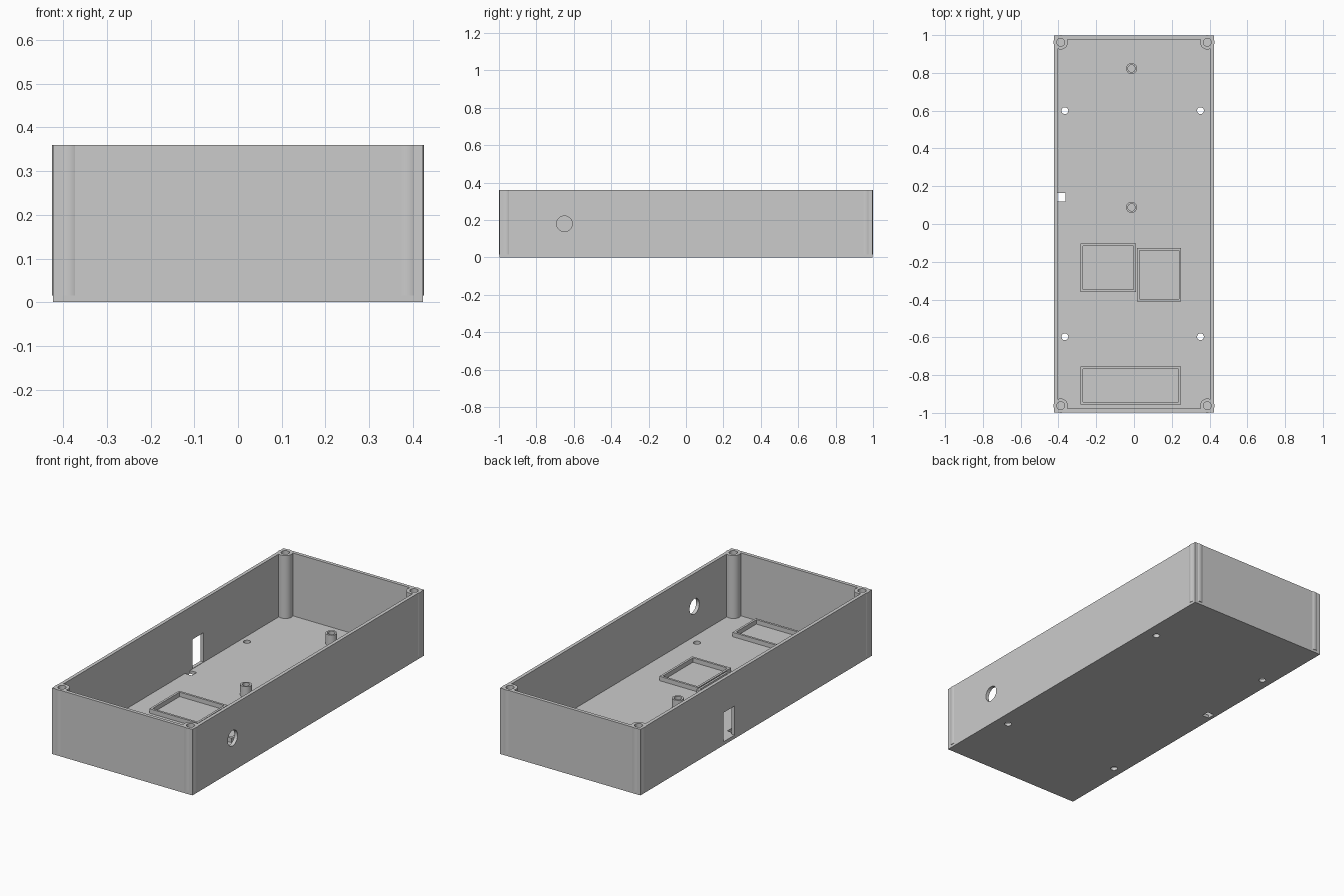
import bpy
import math
from mathutils import Matrix, Vector
import bmesh

cube = bpy.data.objects.get("Cube")
if cube:
    bpy.data.objects.remove(cube, do_unlink=True)

grey = bpy.data.materials.new("light grey plastic")
grey.use_nodes = True
COLOUR = (0.6, 0.6, 0.6, 1)
grey.diffuse_color = COLOUR
grey.node_tree.nodes["Principled BSDF"].inputs["Base Color"].default_value = COLOUR

HALF_X, HALF_Y, HEIGHT = 0.423, 0.997, 0.36
WALL, FLOOR = 0.019, 0.017


def finish(name, bm):
    mesh = bpy.data.meshes.new(name)
    bm.to_mesh(mesh)
    bm.free()
    mesh.materials.append(grey)
    obj = bpy.data.objects.new(name, mesh)
    bpy.context.collection.objects.link(obj)
    return obj


def box(name, low, high):
    low, high = Vector(low), Vector(high)
    bm = bmesh.new()
    bmesh.ops.create_cube(bm, size=1, matrix=Matrix.Translation((low + high) / 2)
                          @ Matrix.Diagonal((*(high - low), 1)))
    return finish(name, bm)


def cylinder(name, x, y, low, high, radius):
    bm = bmesh.new()
    bmesh.ops.create_cone(bm, cap_ends=True, segments=48, radius1=radius, radius2=radius,
                          depth=high - low,
                          matrix=Matrix.Translation((x, y, (low + high) / 2)))
    return finish(name, bm)


def combine(target, tool, operation="DIFFERENCE"):
    """Apply a boolean and discard the tool."""
    mod = target.modifiers.new("combine", "BOOLEAN")
    mod.operation, mod.solver, mod.object = operation, "EXACT", tool
    bpy.context.view_layer.objects.active = target
    bpy.ops.object.modifier_apply(modifier=mod.name)
    bpy.data.objects.remove(tool, do_unlink=True)


# Open tray
case = box("case_body", (-HALF_X, -HALF_Y, 0), (HALF_X, HALF_Y, HEIGHT))
combine(case, box("cavity", (WALL - HALF_X, WALL - HALF_Y, FLOOR),
                  (HALF_X - WALL, HALF_Y - WALL, 1)))

# Corner screw posts, slightly proud of the walls
corners = [(sx * 0.388, sy * 0.962) for sx in (-1, 1) for sy in (-1, 1)]
for x, y in corners:
    combine(case, cylinder("post", x, y, 0.015, HEIGHT, 0.038), "UNION")
for x, y in corners:
    combine(case, cylinder("bore", x, y, 0.03, 0.5, 0.021))

# Mounting holes through the floor
for x in (-0.366, 0.352):
    for y in (-0.597, 0.6):
        combine(case, cylinder("hole", x, y, -0.1, 0.1, 0.018))

# Square floor slot and side window
combine(case, box("slot", (-0.404, 0.12, -0.1), (-0.363, 0.163, 0.1)))
combine(case, box("window", (-0.6, 0.185, FLOOR + 0.002), (-0.395, 0.28, 0.178)))

# Round cable hole in the opposite wall
cable = cylinder("cable_hole", 0, 0, -0.1, 0.1, 0.042)
cable.data.transform(Matrix.Translation((HALF_X, -0.65, 0.18))
                     @ Matrix.Rotation(math.pi / 2, 4, "Y"))
combine(case, cable)
parts = [case]

# Hollow standoffs
for name, y in (("back_standoff", 0.823), ("middle_standoff", 0.088)):
    standoff = cylinder(name, -0.013, y, FLOOR, 0.075, 0.029)
    combine(standoff, cylinder("bore", -0.013, y, FLOOR - 0.1, 0.2, 0.019))
    parts.append(standoff)

# Raised locating frames on the floor
RIB = 0.012
for name, x0, x1, y0, y1 in (("left_module_frame", 0.016, 0.249, -0.41, -0.127),
                             ("right_module_frame", -0.283, 0.01, -0.36, -0.104),
                             ("front_module_frame", -0.283, 0.248, -0.955, -0.755)):
    frame = box(name, (x0, y0, FLOOR), (x1, y1, 0.041))
    combine(frame, box("opening", (x0 + RIB, y0 + RIB, -0.1), (x1 - RIB, y1 - RIB, 0.2)))
    parts.append(frame)

# Smooth round surfaces, keep edges crisp
bpy.ops.object.select_all(action="DESELECT")
for part in parts:
    part.select_set(True)
bpy.context.view_layer.objects.active = case
bpy.ops.object.shade_smooth_by_angle(angle=math.radians(12))
